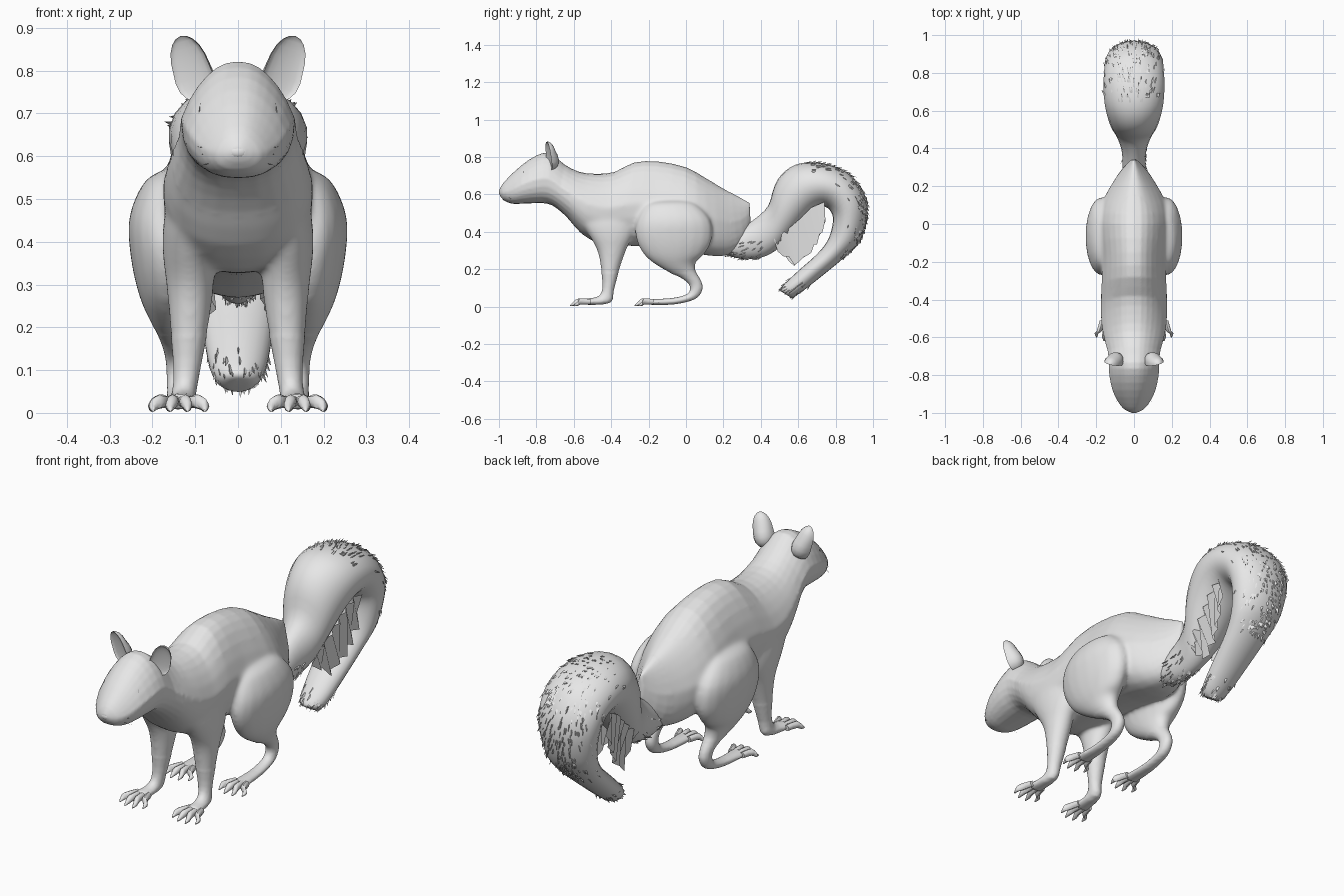
import bpy, bmesh, math, random
from mathutils import Vector, Matrix

if "Cube" in bpy.data.objects:
    bpy.data.objects.remove(bpy.data.objects["Cube"])

random.seed(4)
grey = bpy.data.materials.new("light grey fur")
grey.diffuse_color = (0.8, 0.8, 0.8, 1)
grey.use_nodes = True
grey.node_tree.nodes["Principled BSDF"].inputs["Base Color"].default_value = grey.diffuse_color


def finish(name, bm, mirror=False, angle=50):
    bmesh.ops.recalc_face_normals(bm, faces=bm.faces)
    me = bpy.data.meshes.new(name)
    bm.to_mesh(me)
    bm.free()
    me.materials.clear()
    me.materials.append(grey)
    me.shade_smooth()
    me.set_sharp_from_angle(angle=math.radians(angle))
    ob = bpy.data.objects.new(name, me)
    bpy.context.collection.objects.link(ob)
    if mirror:
        ob.modifiers.new("other side", 'MIRROR')
    return ob


def blend(secs, steps):
    """Smooth curve through the cross-sections."""
    v = [Vector(s) for s in secs]
    out = []
    for i in range(len(v) - 1):
        p0, p1, p2, p3 = v[max(i - 1, 0)], v[i], v[i + 1], v[min(i + 2, len(v) - 1)]
        for k in range(steps):
            t = k / steps
            out.append(0.5 * (2 * p1 + (p2 - p0) * t + (2 * p0 - 5 * p1 + 4 * p2 - p3) * t * t
                              + (3 * p1 - p0 - 3 * p2 + p3) * t ** 3))
    return out + [v[-1]]


def ring_point(s, th, power=1.0, taper=0.0):
    """Section = x, upper edge y z, lower edge y z, half width."""
    x, ya, za, yb, zb, w = s
    c, n = math.cos(th), math.sin(th)
    c = math.copysign(abs(c) ** power, c)
    n = math.copysign(abs(n) ** power, n)
    return Vector((x + w * n * (1 - taper * max(0, c)),
                   (ya + yb) / 2 + c * (ya - yb) / 2, (za + zb) / 2 + c * (za - zb) / 2))


def loft(bm, secs, steps=3, n=18, power=1.0, taper=0.0):
    rings = [[bm.verts.new(ring_point(s, 2 * math.pi * i / n, power, taper)) for i in range(n)]
             for s in blend(secs, steps)]
    for a, b in zip(rings, rings[1:]):
        for i in range(n):
            bm.faces.new((a[i], a[(i + 1) % n], b[(i + 1) % n], b[i]))
    bm.faces.new(rings[0])
    bm.faces.new(rings[-1])


def both_sides(bm, secs):
    for s in (1, -1):
        loft(bm, [(s * q[0], *q[1:]) for q in secs])


def spike(bm, base, tip, r, sides=3):
    d = (tip - base).normalized()
    u = d.orthogonal().normalized()
    w = d.cross(u)
    vs = [bm.verts.new(base + r * (u * math.cos(a) + w * math.sin(a)))
          for a in (2 * math.pi * i / sides for i in range(sides))]
    top = bm.verts.new(tip)
    for i in range(sides):
        bm.faces.new((vs[i], vs[(i + 1) % sides], top))
    bm.faces.new(vs)


def toes(name, x, y, tip_y):
    bm = bmesh.new()
    for k in (-1.5, -0.5, 0.5, 1.5):
        xa, xb = x + k * 0.02, x + k * 0.04
        ty = tip_y + abs(k) * 0.02
        loft(bm, [(xa, y + 0.02, 0.04, y + 0.02, 0.012, 0.013),
                  ((xa + xb) / 2, (y + ty) / 2, 0.043, (y + ty) / 2, 0.01, 0.014),
                  (xb, ty + 0.022, 0.028, ty + 0.022, 0.004, 0.011),
                  (xb, ty, 0.008, ty, 0.002, 0.003)], 2, 8)
    finish(name, bm, True)


# head and body
bm = bmesh.new()
body = [(-1.0, .62, -.997, .597, .015), (-.985, .65, -.975, .568, .054), (-.95, .69, -.93, .55, .086),
        (-.88, .755, -.88, .55, .114), (-.80, .808, -.80, .553, .131), (-.73, .82, -.74, .55, .134),
        (-.65, .76, -.69, .525, .14), (-.57, .72, -.63, .47, .16), (-.48, .71, -.56, .39, .174),
        (-.38, .72, -.46, .335, .176), (-.28, .77, -.34, .325, .172), (-.15, .776, -.2, .32, .17),
        (0, .745, 0, .295, .186), (.1, .69, .12, .272, .17), (.2, .632, .23, .275, .115),
        (.28, .588, .31, .34, .058), (.34, .555, .345, .45, .012)]
loft(bm, [(0, *s) for s in body], 2, 24, 0.82, 0.37)

# front legs, sunk into the shoulders
both_sides(bm, [(.115, -.54, .55, -.32, .55, .03), (.118, -.56, .46, -.28, .46, .054),
                (.118, -.525, .39, -.285, .38, .059), (.112, -.475, .3, -.32, .3, .056),
                (.114, -.455, .2, -.355, .2, .045), (.12, -.447, .1, -.385, .09, .031),
                (.128, -.47, .055, -.405, .02, .029), (.136, -.535, .043, -.53, .008, .036)])

# hind legs with full thighs
both_sides(bm, [(.155, -.16, .566, -.03, .57, .015), (.168, -.22, .535, .05, .548, .05),
                (.174, -.265, .45, .13, .465, .081), (.17, -.268, .36, .14, .36, .081),
                (.164, -.215, .265, .1, .28, .067), (.155, -.115, .195, .055, .24, .051),
                (.147, -.03, .155, .053, .19, .036), (.142, .015, .12, .082, .135, .028),
                (.14, .02, .085, .088, .09, .027), (.14, -.005, .062, .05, .04, .026),
                (.14, -.08, .045, -.06, .012, .029), (.14, -.195, .04, -.19, .008, .036)])

# fuse torso and limbs into one skin, then soften the joints below the head
rough = finish("torso_rough", bm)
rough.modifiers.new("fuse", 'REMESH').voxel_size = 0.0075
fused = bpy.data.meshes.new_from_object(rough.evaluated_get(bpy.context.evaluated_depsgraph_get()))
bpy.data.objects.remove(rough)
bm = bmesh.new()
bm.from_mesh(fused)
soft = [v for v in bm.verts if .18 < v.co.z < .66 and -.62 < v.co.y < .24]
for k in range(14):
    bmesh.ops.smooth_vert(bm, verts=soft, factor=0.5, use_axis_x=True, use_axis_y=True, use_axis_z=True)
finish("body_and_legs", bm, angle=70)
toes("front_toes", .138, -.53, -.63)
toes("hind_toes", .14, -.195, -.285)

# ears, broad at the root and hollow at the front
bm = bmesh.new()
bmesh.ops.create_uvsphere(bm, u_segments=16, v_segments=10, radius=1)
for v in bm.verts:
    if v.co.y < -0.05:
        v.co.y *= -0.25
    elif v.co.z < 0.3:
        v.co.y *= 1 + 0.6 * (0.3 - v.co.z)
    if v.co.z < 0:
        v.co.x *= 1 - 0.35 * v.co.z
bmesh.ops.transform(bm, verts=bm.verts, matrix=Matrix.Translation((0.11, -0.735, 0.805))
                    @ Matrix.Rotation(math.radians(16), 4, 'Y') @ Matrix.Rotation(math.radians(18), 4, 'Z')
                    @ Matrix.Rotation(math.radians(6), 4, 'X') @ Matrix.Diagonal((.045, .042, .08, 1)))
finish("ears", bm, True)

# small nose
bm = bmesh.new()
bmesh.ops.create_uvsphere(bm, u_segments=12, v_segments=8, radius=1)
bmesh.ops.transform(bm, verts=bm.verts, matrix=Matrix.Translation((0, -.99, .61))
                    @ Matrix.Diagonal((.024, .011, .015, 1)))
finish("nose", bm)

# closed eyelid slits and whiskers
bm = bmesh.new()
spike(bm, Vector((.095, -.872, .672)), Vector((.088, -.87, .725)), .004)
for dz in (-.02, 0, .012):
    spike(bm, Vector((.06, -.95, .605 + dz)), Vector((.1, -.935, .605 + 1.5 * dz)), .0012)
finish("eyelids_and_whiskers", bm, True)

# tail, curling up, over and back underneath
tail = [(.2, .36, .2, .28, .05), (.28, .41, .30, .255, .06), (.37, .47, .40, .262, .065),
        (.44, .54, .48, .30, .09), (.475, .65, .55, .37, .12), (.53, .725, .62, .45, .142),
        (.62, .768, .68, .51, .158), (.75, .763, .73, .535, .163), (.88, .705, .765, .52, .158),
        (.955, .60, .785, .48, .15), (.97, .49, .78, .42, .136), (.935, .36, .755, .35, .118),
        (.855, .27, .70, .28, .098), (.735, .17, .61, .20, .082), (.62, .08, .535, .13, .066),
        (.57, .05, .505, .095, .045), (.55, .055, .51, .08, .015)]
tail = [(0, *s) for s in tail]
bm = bmesh.new()
loft(bm, tail, 3, 22)
finish("tail", bm)

# short tufts lying along the tail, thickest on the outer bend
bm = bmesh.new()
dense = blend(tail, 5)
for k in range(440):
    if k < 320:
        i, th = random.randint(31, 60), random.gauss(0, 0.55)
    elif k < 390:
        i, th = random.randint(1, 11), math.pi + random.gauss(0, 1.0)
    else:
        i, th = random.randint(68, 74), random.uniform(0, 6.28)
    a, b = dense[i], dense[i + 1]
    p, q = ring_point(a, th), ring_point(b, th)
    centre = Vector((0, (a[1] + a[3]) / 2, (a[2] + a[4]) / 2))
    out = (p - centre).normalized()
    along = (q - p).normalized() * (-1 if 320 <= k < 390 else 1)
    tip = p + (along * 0.9 + out * random.uniform(.1, .45)) * random.uniform(.02, .04)
    spike(bm, p - out * .004, tip, random.uniform(.003, .008))
finish("tail_tufts", bm, angle=30)

# folded, ragged fringe hanging inside the tail loop
bm = bmesh.new()
upper = [(.47, .36), (.54, .41), (.61, .47), (.67, .53), (.74, .56)]
lower = [(.49, .29), (.58, .225), (.655, .27), (.70, .34), (.745, .44)]
for side in (-1, 1):
    prev = None
    for k in range(13):
        j = min(k // 3, 3)
        f = k / 3 - j
        hi = Vector((0, *upper[j])).lerp(Vector((0, *upper[j + 1])), f)
        lo = Vector((0, *lower[j])).lerp(Vector((0, *lower[j + 1])), f)
        fold = .014 * (-1) ** k
        hi.x = side * (.07 + .004 * k + fold)
        lo.x = side * (.055 + .005 * k - fold)
        lo.z += random.uniform(-.01, .03)
        pair = bm.verts.new(hi), bm.verts.new(lo)
        if prev:
            bm.faces.new((prev[0], pair[0], pair[1], prev[1]))
        prev = pair
finish("tail_fringe", bm, angle=30)
